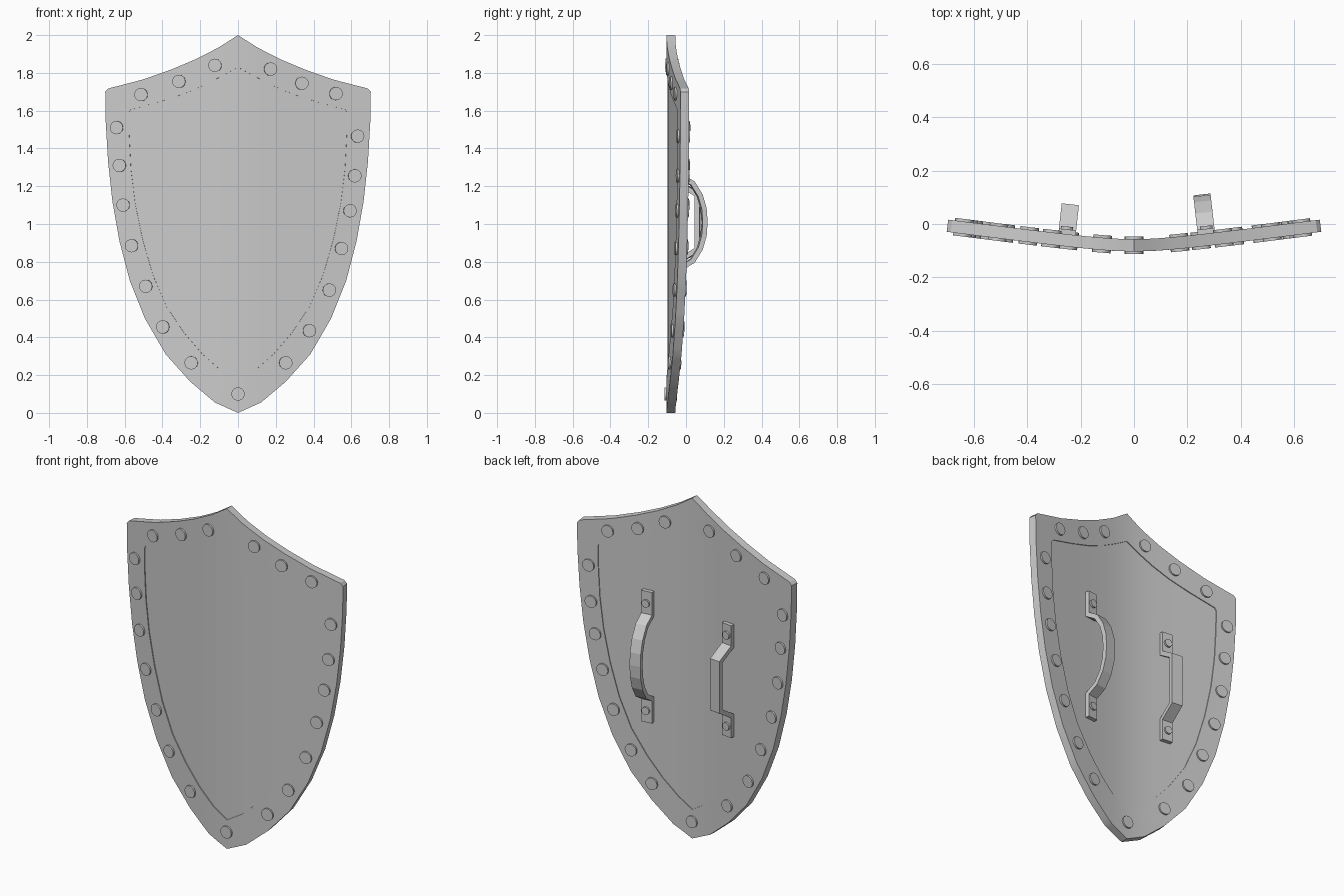
import bpy, bmesh, math
from mathutils import Matrix

if "Cube" in bpy.data.objects:
    bpy.data.objects.remove(bpy.data.objects["Cube"])

# Half outlines (x, z) from top point to bottom point
OUTER = [(0, 2), (.1, 1.935), (.22, 1.873), (.35, 1.818), (.5, 1.765), (.685, 1.717), (.7, 1.7),
         (.698, 1.55), (.685, 1.33), (.662, 1.12), (.625, .91), (.57, .7), (.49, .5),
         (.38, .31), (.25, .165), (.12, .055), (0, 0)]
INNER = [(0, 1.83), (.08, 1.785), (.17, 1.738), (.28, 1.69), (.41, 1.648), (.565, 1.605), (.575, 1.59),
         (.574, 1.48), (.564, 1.29), (.542, 1.11), (.503, .92), (.448, .73), (.375, .56),
         (.28, .42), (.185, .31), (.09, .225), (0, .17)]
THICK = .046


def curve_y(x):
    return -.08 + .13 * (math.hypot(x, .15) - .15)


def tilt(x):
    return math.atan(.13 * x / math.hypot(x, .15))


def full(half):
    return half + [(-x, z) for x, z in reversed(half[1:-1])]


def make_object(name, bm, thickness=0):
    bmesh.ops.recalc_face_normals(bm, faces=bm.faces)
    me = bpy.data.meshes.new(name)
    bm.to_mesh(me)
    bm.free()
    ob = bpy.data.objects.new(name, me)
    bpy.context.collection.objects.link(ob)
    bpy.ops.object.select_all(action='DESELECT')
    ob.select_set(True)
    bpy.context.view_layer.objects.active = ob
    if thickness:
        mod = ob.modifiers.new("Thickness", 'SOLIDIFY')
        mod.thickness, mod.offset, mod.use_even_offset = thickness, 0, True
        bpy.ops.object.modifier_apply(modifier=mod.name)
    return ob


def bend(bm):
    # slice into vertical strips, then push onto the curved section
    for i in range(-13, 14):
        geom = bm.verts[:] + bm.edges[:] + bm.faces[:]
        bmesh.ops.bisect_plane(bm, geom=geom, dist=1e-5, plane_co=(i * .05, 0, 0), plane_no=(1, 0, 0))
    for v in bm.verts:
        v.co.y = curve_y(v.co.x)


# Raised border
bm = bmesh.new()
outer = [bm.verts.new((x, 0, z)) for x, z in full(OUTER)]
inner = [bm.verts.new((x, 0, z)) for x, z in full(INNER)]
n = len(outer)
for i in range(n):
    j = (i + 1) % n
    bm.faces.new((outer[i], outer[j], inner[j], inner[i]))
bend(bm)
make_object("shield_border", bm, THICK)
bpy.ops.object.shade_smooth_by_angle(angle=math.radians(30))

# Slightly recessed centre panel
bm = bmesh.new()
bm.faces.new([bm.verts.new((x, 0, z)) for x, z in full(INNER)])
bend(bm)
make_object("shield_panel", bm, THICK - .01)
bpy.ops.object.shade_smooth_by_angle(angle=math.radians(30))


def add_stud(bm, x, y, z, radius, depth, sides):
    mat = Matrix.Translation((x, y, z)) @ Matrix.Rotation(tilt(x), 4, 'Z') @ Matrix.Rotation(math.pi / 2, 4, 'X')
    bmesh.ops.create_cone(bm, cap_ends=True, segments=sides, radius1=radius, radius2=radius,
                          depth=depth, matrix=mat)


# Border studs, showing on both faces
STUDS = [(-.12, 1.84), (-.31, 1.755), (-.51, 1.685), (-.64, 1.51), (-.625, 1.31), (-.605, 1.1),
         (-.56, .885), (-.485, .67), (-.395, .455), (-.245, .265), (0, .1),
         (.17, 1.82), (.335, 1.745), (.515, 1.69), (.63, 1.465), (.615, 1.255), (.59, 1.07),
         (.545, .87), (.48, .65), (.375, .435), (.25, .265)]
bm = bmesh.new()
for x, z in STUDS:
    add_stud(bm, x, curve_y(x), z, .035, THICK + .02, 20)
make_object("border_studs", bm)
bpy.ops.object.shade_smooth_by_angle(angle=math.radians(30))


def handle(name, x, half_path, width=.065, thick=.026):
    # half_path holds (height off panel, z offset) from the foot to the middle
    base = curve_y(x) + THICK / 2 - .005
    path = half_path + [(h, -z) for h, z in reversed(half_path) if z > 0]
    bm = bmesh.new()
    rows = [[bm.verts.new((s * width / 2, h, z)) for s in (-1, 1)] for h, z in path]
    for a, b in zip(rows, rows[1:]):
        bm.faces.new((a[0], a[1], b[1], b[0]))
    ob = make_object(name, bm, thick)
    ob.location = (x, base, 1.01)
    ob.rotation_euler.z = tilt(x)
    # foot rivets
    bm = bmesh.new()
    mid = (path[0][1] + path[1][1]) / 2
    for s in (-1, 1):
        add_stud(bm, x, base + .022, 1.01 + s * mid, .023, .024, 12)
    make_object(name + "_rivets", bm)


# Arm loop and hand grip on the back
handle("arm_loop", .272, [(.01, .385), (.01, .245), (.075, .205), (.115, .14), (.135, .07), (.14, 0)])
handle("hand_grip", -.252, [(.01, .33), (.01, .205), (.105, .145)])
